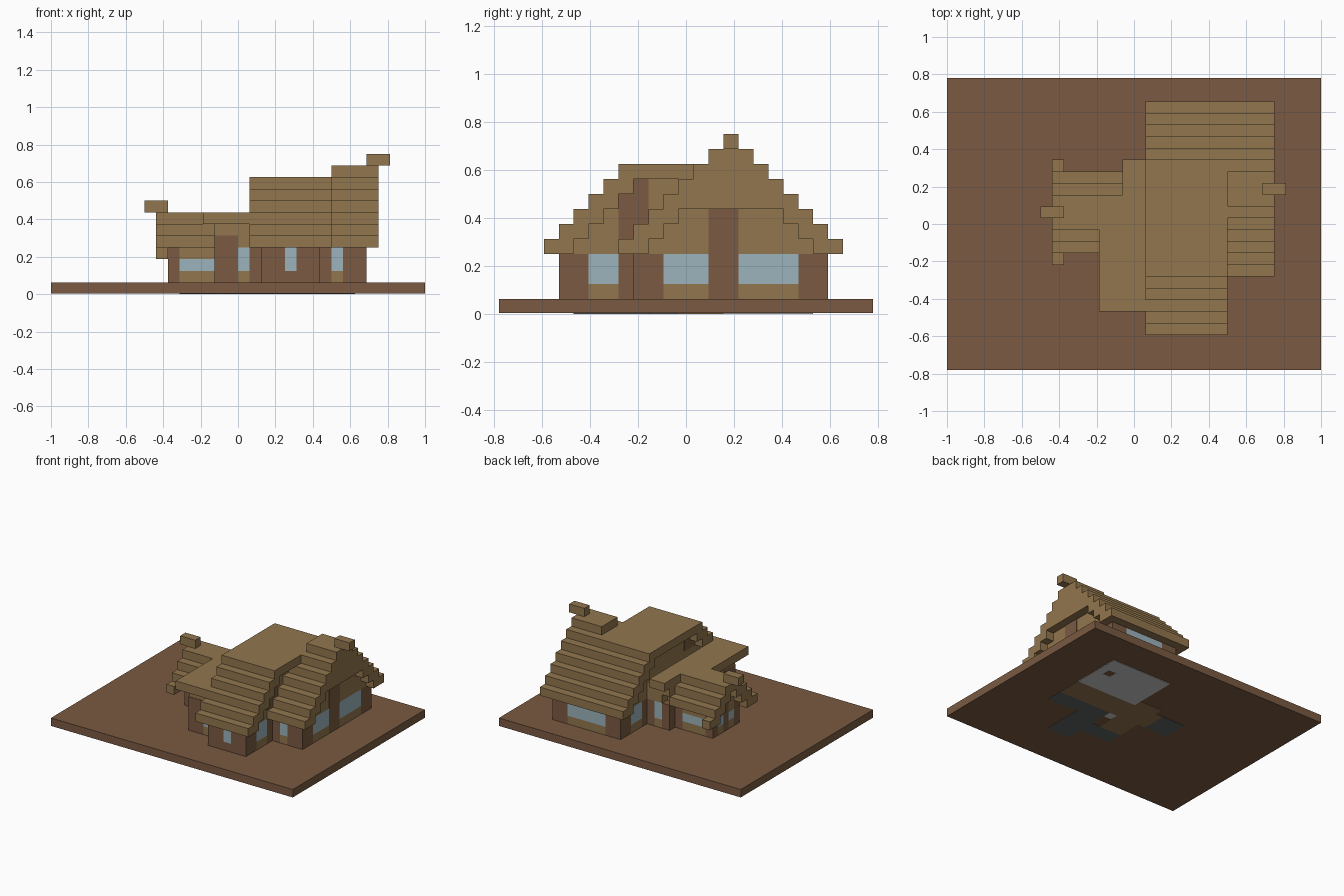
import bpy
import bmesh

U = 0.0625  # one block

cube = bpy.data.objects.get("Cube")
if cube:
    bpy.data.objects.remove(cube, do_unlink=True)


def material(name, rgb):
    m = bpy.data.materials.new(name)
    m.use_nodes = True
    m.diffuse_color = (*rgb, 1)
    bsdf = m.node_tree.nodes["Principled BSDF"]
    bsdf.inputs["Base Color"].default_value = (*rgb, 1)
    bsdf.inputs["Roughness"].default_value = 0.9
    return m


WOOD = material("brown wood", (0.195, 0.102, 0.054))
STRAW = material("tan thatch", (0.287, 0.181, 0.076))
GLASS = material("pale blue glass", (0.332, 0.456, 0.503))
PALE = material("pale grey floor", (0.6, 0.6, 0.6))
STONE = material("dark grey floor", (0.12, 0.13, 0.13))


def boxes(name, mat, spans):
    """One object from boxes, each ((x0, x1), (y0, y1), (z0, z1)) in blocks."""
    bm = bmesh.new()
    for xs, ys, zs in spans:
        corner = [[bm.verts.new((-1 + x * U, -0.78125 + y * U, z * U))
                   for x, y in ((xs[0], ys[0]), (xs[1], ys[0]),
                                (xs[1], ys[1]), (xs[0], ys[1]))] for z in zs]
        low, high = corner
        bm.faces.new(low[::-1])
        bm.faces.new(high)
        for n in range(4):
            m = (n + 1) % 4
            bm.faces.new((low[n], low[m], high[m], high[n]))
    mesh = bpy.data.meshes.new(name)
    bm.to_mesh(mesh)
    bm.free()
    mesh.materials.append(mat)
    ob = bpy.data.objects.new(name, mesh)
    bpy.context.collection.objects.link(ob)
    return ob


def wall(name, axis, depth, start, pieces):
    """A wall one block thick running along an axis.
    post: all wood; tall: window over thatch; low: small window in thatch;
    slot: window in wood; fill: all thatch."""
    layers = {"post": [(WOOD, 1, 4)],
              "tall": [(STRAW, 1, 2), (GLASS, 2, 4)],
              "low": [(STRAW, 1, 2), (GLASS, 2, 3), (STRAW, 3, 4)],
              "slot": [(WOOD, 1, 2), (GLASS, 2, 4)],
              "fill": [(STRAW, 1, 4)]}
    parts = {WOOD: [], STRAW: [], GLASS: []}
    for kind, end in pieces:
        for mat, z0, z1 in layers[kind]:
            run, thick = (start, end), (depth, depth + 1)
            plan = (run, thick) if axis == "x" else (thick, run)
            parts[mat].append((*plan, (z0, z1)))
        start = end
    for mat, suffix in ((WOOD, "posts"), (STRAW, "panels"), (GLASS, "windows")):
        if parts[mat]:
            boxes(f"{name}_{suffix}", mat, parts[mat])


# Ground slab, with floor patches showing on its underside
boxes("ground", WOOD, [((0, 32), (0, 25), (0.05, 1))])


def floor(name, mat, areas):
    boxes(name, mat, [(xs, ys, (0, 0.1)) for xs, ys in areas])


floor("back_room_floor", PALE, [((18, 24), (15, 21)), ((24, 26), (15, 18)),
                                ((25, 26), (18, 21)), ((24, 25), (19, 21)),
                                ((18, 19), (11, 12))])
floor("hall_floor", STRAW, [((14, 26), (12, 15)), ((15, 18), (15, 16)),
                            ((15, 18), (9, 12))])
floor("front_room_floor", STONE, [((19, 22), (5, 12)), ((22, 26), (10, 12)),
                                  ((11, 14), (12, 15)), ((15, 19), (7, 9))])

# Walls of the front wing
wall("front_wing_front", "x", 4, 18, [("post", 20), ("slot", 21), ("post", 23)])
wall("front_wing_left", "y", 22, 4, [("post", 6), ("tall", 8), ("post", 10)])
wall("front_wing_right", "y", 18, 4, [("post", 7)])

# Walls of the main wing
wall("main_front", "x", 9, 23, [("post", 24), ("tall", 25), ("post", 27)])
wall("main_gable", "y", 26, 9, [("post", 11), ("tall", 14), ("post", 16),
                                ("tall", 20), ("post", 22)])
wall("main_back", "x", 21, 18, [("post", 20), ("tall", 25), ("post", 27)])
wall("main_right", "y", 18, 16, [("post", 18), ("tall", 20), ("post", 22)])

# Walls of the entrance block
wall("entrance_front", "x", 6, 14, [("post", 16), ("tall", 17), ("post", 18)])
wall("entrance_right", "y", 14, 6, [("post", 8), ("tall", 10), ("post", 12)])
wall("entrance_back", "x", 16, 15, [("post", 16), ("tall", 17), ("post", 18)])
boxes("entrance_post_top", WOOD, [((14, 16), (6, 8), (4, 5))])

# Walls of the small wing
for side, depth in (("front", 11), ("back", 15)):
    wall(f"small_wing_{side}", "x", depth, 10, [("post", 11), ("low", 14), ("post", 15)])
wall("small_gable", "y", 10, 11, [("post", 12), ("low", 13), ("post", 14),
                                  ("low", 15), ("post", 16)])


def stepped_roof(name, xs, front, back, z0, z1):
    """Stacked slabs, each one block shorter at both eaves."""
    boxes(name, STRAW, [(xs, (front + n, back - n), (z0 + n, z0 + n + 1))
                        for n in range(z1 - z0)])


def barge(name, xs, front, back, z0, z1, solid):
    """Gable edge two blocks wide; rows from height solid upward are full."""
    spans = []
    for n in range(z1 - z0):
        a, b, zs = front + n, back - n, (z0 + n, z0 + n + 1)
        if z0 + n >= solid:
            spans.append((xs, (a, b), zs))
        else:
            spans += [(xs, (a, a + 2), zs), (xs, (b - 2, b), zs)]
    boxes(name, STRAW, spans)


# Roofs
stepped_roof("front_wing_roof", (18, 23), 3, 23, 4, 10)
barge("front_wing_right_barge", (17, 18), 3, 23, 4, 10, 9)
barge("front_wing_left_barge", (23, 24), 3, 23, 4, 10, 9)
stepped_roof("main_roof", (23, 27), 8, 23, 4, 10)
barge("main_barge", (27, 28), 8, 23, 4, 10, 7)
boxes("main_ridge", STRAW, [((24, 28), (14, 17), (10, 11))])
boxes("main_finial", STRAW, [((27, 29), (15, 16), (11, 12))])

stepped_roof("small_wing_roof", (10, 15), 10, 17, 4, 7)
barge("small_wing_barge", (9, 10), 9, 18, 3, 7, 6)
boxes("small_finial", STRAW, [((8, 10), (13, 14), (7, 8))])

boxes("entrance_roof", STRAW, [
    ((13, 17), (5, 15), (6, 7)), ((15, 17), (15, 18), (6, 7)),
    ((14, 18), (6.05, 15), (5, 6)), ((15, 18), (15, 17), (5, 6)),
    ((16, 18), (6, 17), (4, 5)), ((14.05, 16), (8, 16), (4, 5))])

# Timber faces on the gables
boxes("gable_timbers", WOOD, [((23, 23.06), (8, 10), (4, 9)),
                              ((27, 27.06), (14, 16), (4, 7)),
                              ((9.94, 10), (13, 14), (4, 6)),
                              ((17.94, 18), (8, 10), (7, 9))])
